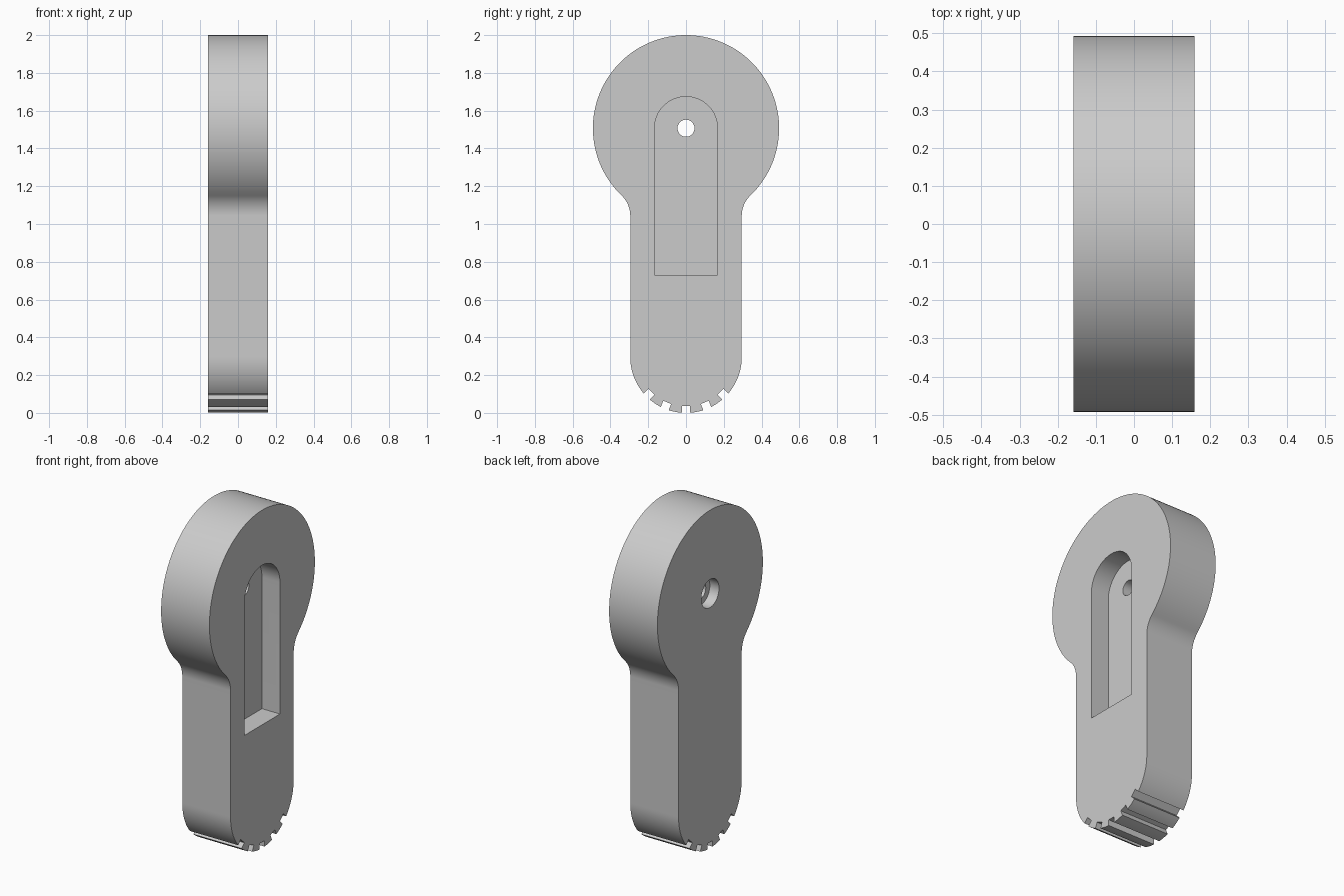
import bpy
import bmesh
from math import sin, cos, asin, atan2, hypot, sqrt, pi, radians

cube = bpy.data.objects.get("Cube")
if cube:
    bpy.data.objects.remove(cube, do_unlink=True)

HALF_T = 0.158              # half thickness
HEAD_R, HEAD_Z = 0.493, 1.507
BODY_R = 0.295              # half width of the shank and radius of its end
FILLET_R = 0.15
NOTCH_W, NOTCH_D = 0.045, 0.036
POCKET_R, POCKET_BOTTOM, POCKET_DEPTH = 0.167, 0.73, 0.118
HOLE_R, BORE_R, BORE_DEPTH = 0.045, 0.083, 0.06


def arc(cy, cz, r, start, end, steps):
    """Points (y, z) along an arc, both ends included."""
    angles = [start + (end - start) * i / steps for i in range(steps + 1)]
    return [(cy + r * cos(a), cz + r * sin(a)) for a in angles]


def prism(name, outline, x0, x1):
    """Extrude a (y, z) outline from x0 to x1."""
    bm = bmesh.new()
    face = bm.faces.new([bm.verts.new((x0, y, z)) for y, z in outline])
    new = bmesh.ops.extrude_face_region(bm, geom=[face])["geom"]
    verts = [v for v in new if isinstance(v, bmesh.types.BMVert)]
    bmesh.ops.translate(bm, verts=verts, vec=(x1 - x0, 0, 0))
    bmesh.ops.recalc_face_normals(bm, faces=bm.faces)
    mesh = bpy.data.meshes.new(name)
    bm.to_mesh(mesh)
    bm.free()
    obj = bpy.data.objects.new(name, mesh)
    bpy.context.collection.objects.link(obj)
    return obj


def disc(r, steps=48):
    return arc(0, HEAD_Z, r, 0, 2 * pi, steps)[:-1]


def lever_outline():
    # Rounded lower end with five square notches
    down = -pi / 2
    half = asin(NOTCH_W / 2 / BODY_R)
    points, start = [], -pi
    for k in range(-2, 3):
        a = down + k * radians(22.5)
        steps = max(4, round((a - half - start) / radians(3)))
        points += arc(0, BODY_R, BODY_R, start, a - half, steps)
        depth = BODY_R - NOTCH_D
        for side in (-1, 1):
            w = side * NOTCH_W / 2
            points.append((depth * cos(a) - w * sin(a),
                           BODY_R + depth * sin(a) + w * cos(a)))
        start = a + half
    points += arc(0, BODY_R, BODY_R, start, 0, 14)
    # Fillets tangent to the shank and the round head
    cy = BODY_R + FILLET_R
    drop = sqrt((HEAD_R + FILLET_R) ** 2 - cy ** 2)
    fillet = arc(cy, HEAD_Z - drop, FILLET_R, pi, atan2(drop, -cy), 14)
    low = atan2(-drop, cy)
    points += fillet
    points += arc(0, HEAD_Z, HEAD_R, low, pi - low, 96)[1:-1]
    points += [(-y, z) for y, z in reversed(fillet)]
    return points


lever = prism("lever_body", lever_outline(), -HALF_T, HALF_T)

# Arched pocket, stepped bore and through hole
pocket = arc(0, HEAD_Z, POCKET_R, 0, pi, 32)
pocket += [(-POCKET_R, POCKET_BOTTOM), (POCKET_R, POCKET_BOTTOM)]
cutters = [
    prism("pocket_cutter", pocket, HALF_T - POCKET_DEPTH, HALF_T + 0.1),
    prism("bore_cutter", disc(BORE_R), -HALF_T - 0.1, -HALF_T + BORE_DEPTH),
    prism("hole_cutter", disc(HOLE_R), -HALF_T - 0.2, HALF_T + 0.2),
]
bpy.ops.object.select_all(action="DESELECT")
lever.select_set(True)
bpy.context.view_layer.objects.active = lever
for cutter in cutters:
    cutter.hide_render = True
    mod = lever.modifiers.new(cutter.name, "BOOLEAN")
    mod.operation = "DIFFERENCE"
    mod.solver = "EXACT"
    mod.object = cutter
    bpy.ops.object.modifier_apply(modifier=mod.name)
    bpy.data.objects.remove(cutter, do_unlink=True)

# Single grey finish
grey = bpy.data.materials.new("plain grey")
colour = (0.6, 0.6, 0.6, 1)
grey.use_nodes = True
grey.diffuse_color = colour
grey.node_tree.nodes["Principled BSDF"].inputs["Base Color"].default_value = colour
lever.data.materials.clear()
lever.data.materials.append(grey)
bpy.ops.object.shade_smooth_by_angle(angle=radians(30))
